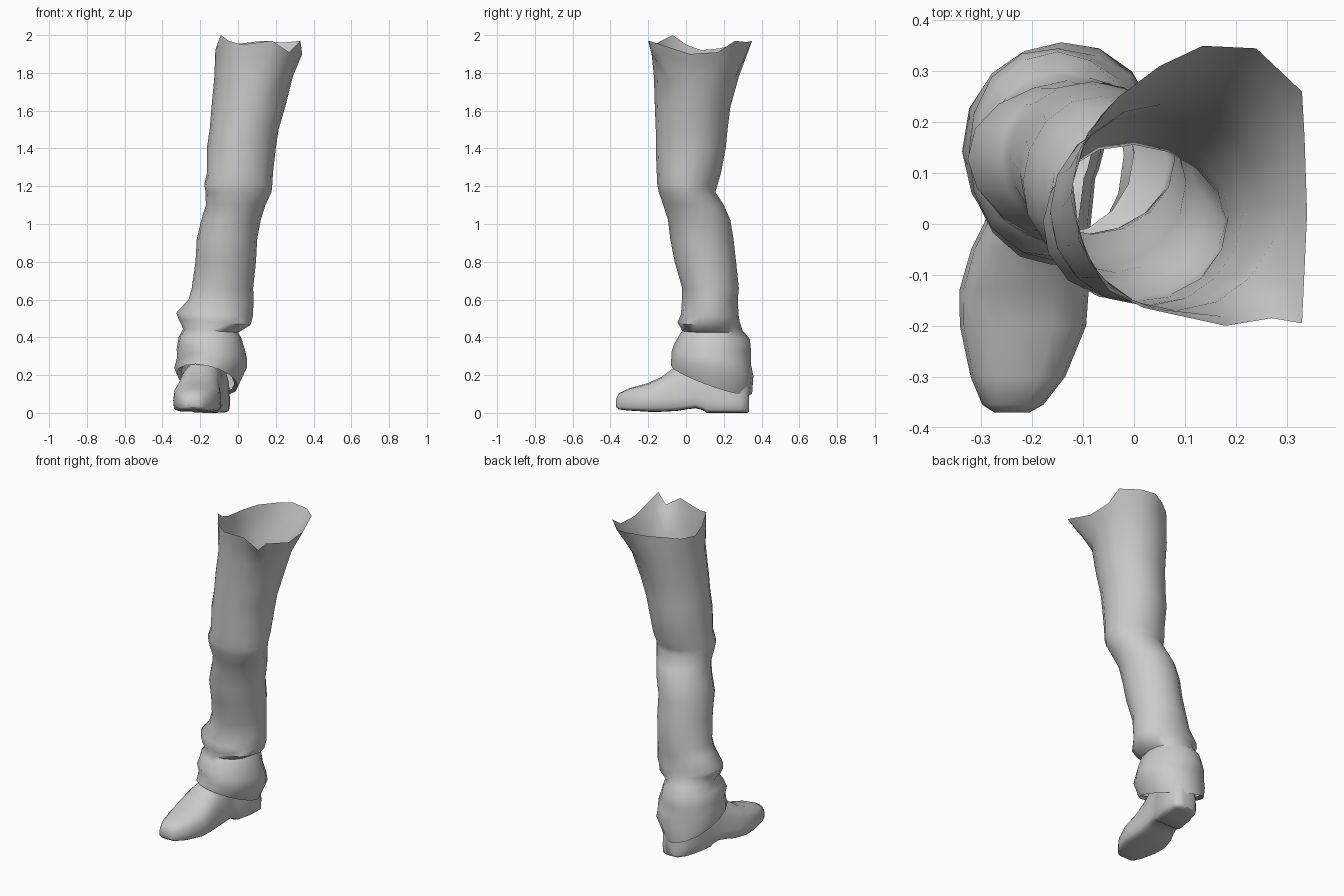
import bpy, bmesh, math

N = 16  # sides of every ring


def loft(name, rings, cap=False, angle=60):
    """Skin a list of equal-length point rings into one mesh object."""
    bm = bmesh.new()
    vr = [[bm.verts.new(p) for p in r] for r in rings]
    for a, b in zip(vr, vr[1:]):
        for i in range(N):
            j = (i + 1) % N
            bm.faces.new((a[i], a[j], b[j], b[i]))
    if cap:
        bm.faces.new(vr[0])
        bm.faces.new(vr[-1])
    bmesh.ops.recalc_face_normals(bm, faces=bm.faces)
    mesh = bpy.data.meshes.new(name)
    bm.to_mesh(mesh)
    bm.free()
    ob = bpy.data.objects.new(name, mesh)
    bpy.context.collection.objects.link(ob)
    bpy.ops.object.select_all(action='DESELECT')
    ob.select_set(True)
    bpy.context.view_layer.objects.active = ob
    bpy.ops.object.shade_smooth_by_angle(angle=math.radians(angle))
    return ob


def cloth_ring(z, x0, x1, y0, y1, tilt=0.0, side=0.0, fold=0.0):
    """Oval from its extents; tilt drops the back, side drops the right."""
    cx, cy, a, b = (x0 + x1) / 2, (y0 + y1) / 2, (x1 - x0) / 2, (y1 - y0) / 2
    pts = []
    for i in range(N):
        t = 2 * math.pi * i / N
        c, s = math.cos(t), math.sin(t)
        k = 1 + fold * math.sin(3 * t + z * 23)
        pts.append((cx + a * k * c, cy + b * k * s, z - tilt * s - side * c))
    return pts


# Trouser leg: z, x extents, y extents, back tilt, side tilt, fold depth
leg = [
    (.19, -.30, -.02, -.06, .33, .075, .035),
    (.175, -.325, .0, -.08, .35, .075, .035),
    (.24, -.335, .05, -.075, .36, .045, .0, .02),
    (.29, -.325, .045, -.07, .35, .035, .0, .03),
    (.34, -.33, .03, -.065, .345, .02, .0, .03),
    (.40, -.315, .015, -.04, .335, .01, .0, .02),
    (.435, -.29, .0, -.02, .30, .0, .01),
    (.48, -.31, .07, -.045, .285, .0, .015, .02),
    (.52, -.325, .08, -.025, .28, .0, .01, .015),
    (.60, -.265, .08, -.02, .275, .0, .0, .02),
    (.66, -.245, .08, -.02, .28),
    (.80, -.225, .095, -.06, .265),
    (.92, -.22, .10, -.085, .25, .0, .0, .015),
    (1.02, -.195, .12, -.095, .235),
    (1.10, -.17, .145, -.12, .20),
    (1.17, -.175, .175, -.145, .155, .0, .0, .015),
    (1.21, -.18, .18, -.155, .165, .0, .0, .02),
    (1.27, -.165, .185, -.155, .185),
    (1.40, -.165, .20, -.16, .21),
    (1.50, -.15, .215, -.16, .22),
    (1.62, -.14, .25, -.165, .235),
    (1.78, -.125, .29, -.17, .28),
]
# Ragged waist rim, starting at +x and running anticlockwise
rim = [
    (.34, .02, 1.90), (.335, .17, 1.91), (.33, .26, 1.97), (.24, .345, 1.96),
    (.135, .35, 1.97), (.05, .31, 1.96), (-.03, .25, 1.95), (-.09, .18, 1.93),
    (-.12, .08, 1.92), (-.11, 0, 1.95), (-.09, -.07, 2.0), (-.05, -.13, 1.97),
    (.02, -.165, 1.95), (.18, -.2, 1.97), (.27, -.185, 1.91), (.33, -.195, 1.97),
]
rings = [cloth_ring(*r) for r in leg]
# Ring just below the rim, eased between the last oval and the rim
rings.append([tuple(p + (q - p) * .6 for p, q in zip(a, b))
              for a, b in zip(rings[-1], rim)])
rings.append(rim)
loft("trouser_leg", rings)


def shoe_section(y, c, w, lo, hi):
    """Flat-bottomed, round-topped slice of the shoe at depth y."""
    mid = lo + min((hi - lo) * .4, .06)
    pts = []
    for i in range(N):
        t = 2 * math.pi * i / N
        co, s = math.cos(t), math.sin(t)
        e = .8 if s > 0 else .4
        x = c + w * math.copysign(abs(co) ** e, co)
        h = (hi - mid) if s > 0 else (mid - lo)
        pts.append((x, y, mid + h * math.copysign(abs(s) ** e, s)))
    return pts


# Shoe from toe to heel: y, centre x, half width, bottom, top
shoe = [
    (-.37, -.24, .035, .03, .075), (-.355, -.238, .06, .018, .105),
    (-.30, -.228, .093, .012, .13), (-.2, -.218, .124, .006, .158),
    (-.13, -.216, .127, .006, .19), (-.05, -.205, .115, .01, .25),
    (.0, -.19, .105, .018, .29), (.05, -.178, .098, .025, .31),
    (.09, -.17, .094, .014, .31), (.11, -.163, .095, 0, .31),
    (.2, -.145, .10, 0, .30), (.29, -.13, .088, 0, .26),
    (.325, -.125, .06, 0, .20), (.333, -.123, .035, .005, .17),
]
ob = loft("shoe", [shoe_section(*s) for s in shoe], cap=True, angle=50)

# Ankle opening hidden inside the cuff
bm = bmesh.new()
bm.from_mesh(ob.data)
hole = [f for f in bm.faces
        if f.calc_center_median().z > .24 and f.calc_center_median().y > .02]
bmesh.ops.delete(bm, geom=hole, context='FACES')
bm.to_mesh(ob.data)
bm.free()
